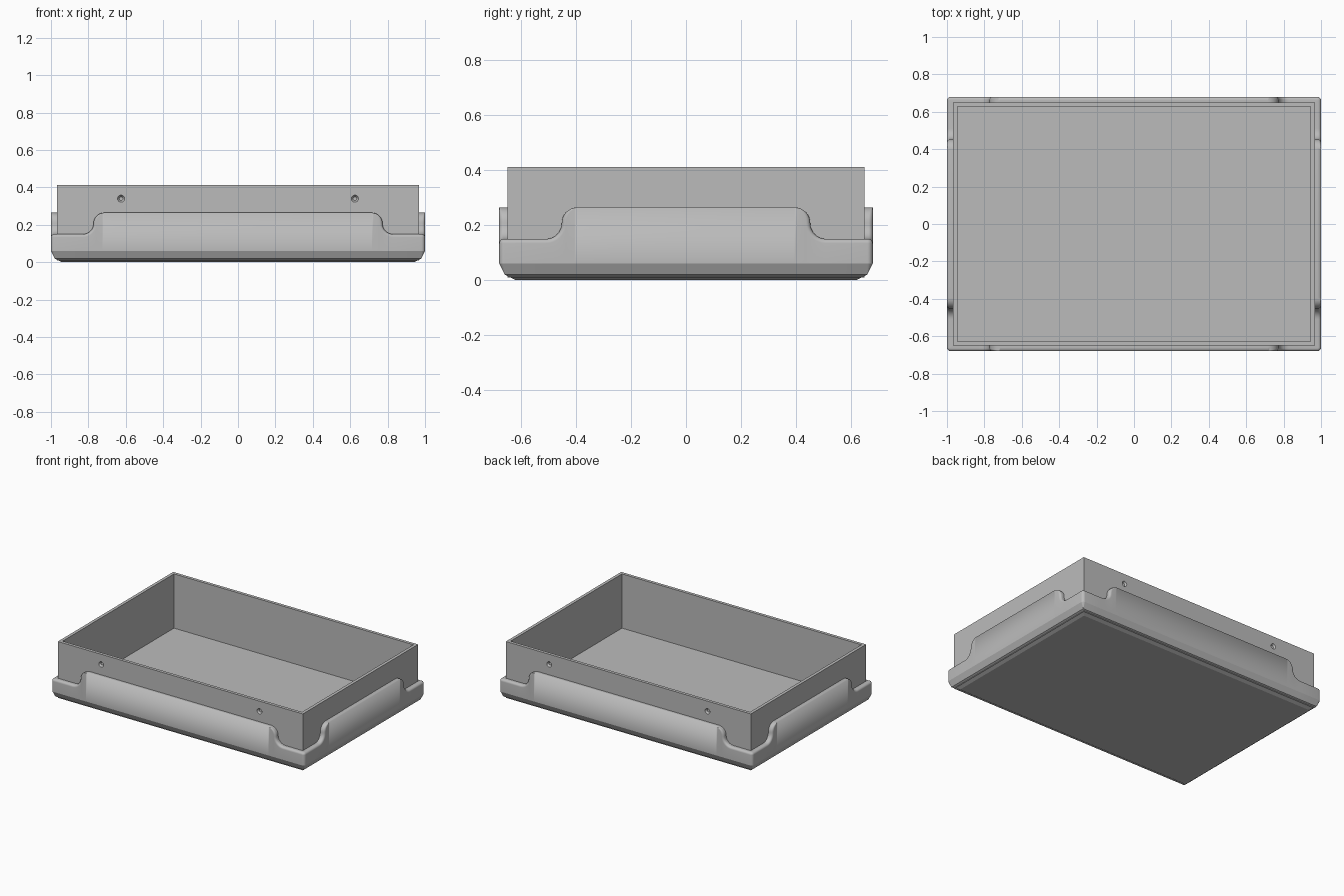
import bpy, bmesh, math
from mathutils import Vector

if "Cube" in bpy.data.objects:
    bpy.data.objects.remove(bpy.data.objects["Cube"])

HALF_X, HALF_Y = 1.0, 0.68       # base footprint
TAB_TOP, CURVE = 0.265, 0.0575   # raised tab height, S-curve radius
FILLET, CORNER = 0.016, 0.02
STEPS = 8

grey = bpy.data.materials.new("plain_grey")
grey.use_nodes = True
grey.diffuse_color = (0.5, 0.5, 0.5, 1)
grey.node_tree.nodes["Principled BSDF"].inputs["Base Color"].default_value = (0.5, 0.5, 0.5, 1)


def make_object(name, bm):
    mesh = bpy.data.meshes.new(name)
    bm.to_mesh(mesh)
    bm.free()
    mesh.materials.append(grey)
    obj = bpy.data.objects.new(name, mesh)
    bpy.context.collection.objects.link(obj)
    return obj


def select_only(obj):
    bpy.ops.object.select_all(action='DESELECT')
    obj.select_set(True)
    bpy.context.view_layer.objects.active = obj


def tab_outline(length):
    """Top edge of one side: (along, height, normal along, normal up, fillet)."""
    start, mid = length - 0.285, TAB_TOP - CURVE
    half = []
    for i in range(STEPS + 1):                       # convex shoulder
        a = math.pi / 2 * (1 - i / STEPS)
        c, s = math.cos(a), math.sin(a)
        half.append((start + CURVE * c, mid + CURVE * s, c, s, FILLET * c))
    for i in range(1, STEPS + 1):                    # concave foot
        a = math.pi * (1 + 0.5 * i / STEPS)
        c, s = math.cos(a), math.sin(a)
        half.append((start + CURVE * (2 + c), mid + CURVE * s, -c, -s, FILLET))
    left = [(-t, h, -nt, nz, r) for t, h, nt, nz, r in reversed(half)]
    return left + half


def ring(inset=0.0, z=None, turn=0.0):
    """One loop round the base; z=None follows the shaped top edge."""
    points = []
    along, out = Vector((1, 0, 0)), Vector((0, -1, 0))
    for side in range(4):
        length, depth = (HALF_X, HALF_Y) if side % 2 == 0 else (HALF_Y, HALF_X)
        for t, h, nt, nz, r in tab_outline(length):
            back = r * (1 - math.sin(turn))
            d = inset + r * (1 - math.cos(turn))
            height = h - nz * back if z is None else z
            points.append(along * (t - nt * back) + out * (depth - d) + Vector((0, 0, height)))
        back = FILLET * (1 - math.sin(turn))
        d = inset + FILLET * (1 - math.cos(turn))
        rad = max(CORNER - d, 0.001)
        height = TAB_TOP - 2 * CURVE - back if z is None else z
        for i in range(7):                           # rounded corner
            a = math.pi / 2 * i / 6
            points.append(along * (length - d - rad + rad * math.sin(a))
                          + out * (depth - d - rad + rad * math.cos(a))
                          + Vector((0, 0, height)))
        along, out = -out, along
    return points


# Base tray: chamfered underside, shaped and filleted upper rim
rings = [ring(0.06, 0.0), ring(0.02, 0.02), ring(0.0, 0.06)]
rings += [ring(turn=math.pi / 2 * i / 6) for i in range(7)]
rim = ring(turn=math.pi / 2)
inner = ring(0.036 - FILLET, turn=math.pi / 2)
tab_inner = ring(0.036, turn=math.pi / 2)
rings += [inner, tab_inner]

bm = bmesh.new()
loops = [[bm.verts.new(p) for p in loop] for loop in rings]
for low, high in zip(loops, loops[1:]):
    for i in range(len(low)):
        j = (i + 1) % len(low)
        bm.faces.new((low[i], low[j], high[j], high[i]))
bm.faces.new(list(reversed(loops[0])))
bmesh.ops.remove_doubles(bm, verts=bm.verts, dist=0.00005)
base = make_object("base_tray", bm)
select_only(base)
bpy.ops.object.shade_smooth_by_angle(angle=math.radians(20))


# Open box standing in the base
def rectangle(bm, hx, hy, z):
    return [bm.verts.new((sx * hx, sy * hy, z))
            for sx, sy in ((-1, -1), (1, -1), (1, 1), (-1, 1))]


bm = bmesh.new()
loops = [rectangle(bm, 0.967, 0.65, 0.01), rectangle(bm, 0.967, 0.65, 0.412),
         rectangle(bm, 0.945, 0.628, 0.412), rectangle(bm, 0.945, 0.628, 0.025)]
for low, high in zip(loops, loops[1:]):
    for i in range(4):
        j = (i + 1) % 4
        bm.faces.new((low[i], low[j], high[j], high[i]))
bm.faces.new(list(reversed(loops[0])))
bm.faces.new(loops[-1])
box = make_object("open_box", bm)

# Countersunk screw dimples, two on the front and two on the back
for side in (-1, 1):
    for x in (-0.625, 0.625):
        bpy.ops.mesh.primitive_cone_add(vertices=24, radius1=0.01, radius2=0.028, depth=0.024,
                                        location=(x, side * 0.65, 0.34),
                                        rotation=(-side * math.pi / 2, 0, 0))
        cutter = bpy.context.object
        cutter.name = "dimple_cutter"
        cutter.hide_render = True
        cutter.data.materials.append(grey)
        cut = box.modifiers.new("dimple", 'BOOLEAN')
        cut.operation = 'DIFFERENCE'
        cut.object = cutter
        select_only(box)
        bpy.ops.object.modifier_apply(modifier=cut.name)
        bpy.data.objects.remove(cutter)
